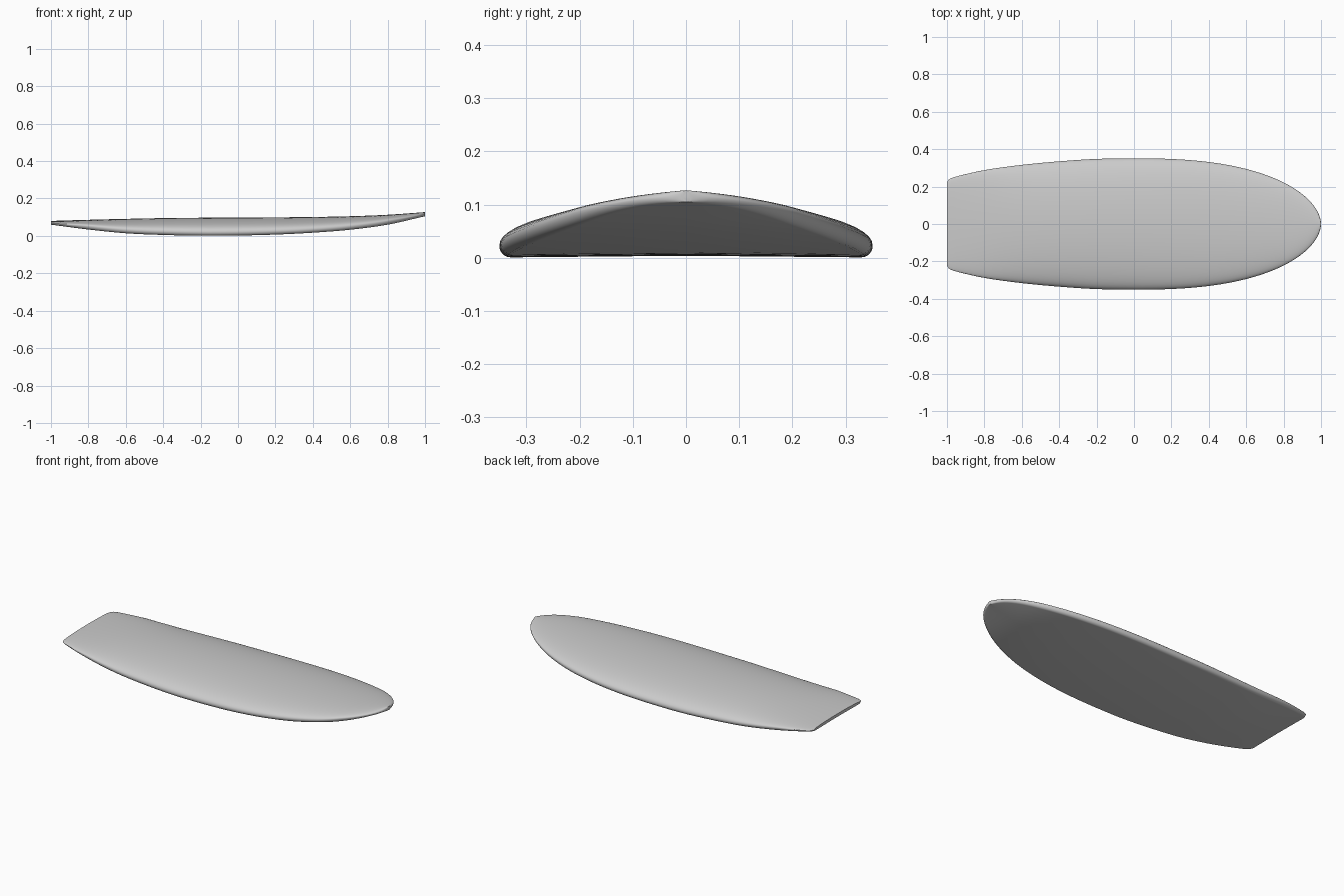
import bpy, bmesh, math

cube = bpy.data.objects.get("Cube")
if cube:
    bpy.data.objects.remove(cube, do_unlink=True)

# Side profile: x, bottom height, deck height
ROCKER = [(-1, .06, .08), (-.8, .034, .086), (-.6, .014, .091), (-.4, .005, .095),
          (-.2, .001, .097), (0, .002, .098), (.2, .007, .099), (.4, .017, .101),
          (.6, .033, .105), (.8, .06, .113), (1, .105, .127)]
# Tail half of the plan outline: x, half width
TAIL = [(-1, .222), (-.99, .238), (-.95, .254), (-.8, .288), (-.6, .316),
        (-.4, .335), (-.2, .348), (0, .351)]


def smooth(table, x, col):
    """Smooth interpolation through a table of stations."""
    n = len(table)
    i = max(k for k in range(n - 1) if table[k][0] <= x or k == 0)

    def slope(k):
        a, b = table[max(k - 1, 0)], table[min(k + 1, n - 1)]
        return (b[col] - a[col]) / (b[0] - a[0])

    p, q = table[i], table[i + 1]
    h = q[0] - p[0]
    t = (x - p[0]) / h
    return (p[col] * (2 * t**3 - 3 * t**2 + 1) + slope(i) * h * (t**3 - 2 * t**2 + t)
            + q[col] * (3 * t**2 - 2 * t**3) + slope(i + 1) * h * (t**3 - t**2))


def half_width(x):
    if x < 0:
        return smooth(TAIL, x, 1)
    return max(.351 * (1 - x**2.5) ** .54, .008)


def section(x):
    """Closed cross-section: crowned deck, tucked rail, flat bottom."""
    w, zb, zt = half_width(x), smooth(ROCKER, x, 1), smooth(ROCKER, x, 2)
    rail = min(.02, (zt - zb) * .4)
    tuck = min(.02, w * .5)
    half = []
    for i in range(17):
        a = math.pi / 2 * (1 - i / 16)
        half.append((w * math.cos(a), zb + rail + (zt - zb - rail) * math.sin(a) ** .95))
    for i in range(1, 7):
        a = math.pi / 2 * i / 6
        half.append((w - tuck * (1 - math.cos(a)), zb + rail * (1 - math.sin(a))))
    half.append((0, zb + min(.003, w * .01)))
    return half + [(-y, z) for y, z in half[-2:0:-1]]


# Stations, closer together towards the tail corners and the nose
stations = [-1, -.995, -.99, -.98, -.965] + [-.95 + .05 * i for i in range(19)]
stations += [math.sin(math.pi / 2 * i / 36) for i in range(37)]

bm = bmesh.new()
rings = [[bm.verts.new((x, y, z)) for y, z in section(x)] for x in stations]
for r, s in zip(rings, rings[1:]):
    for i in range(len(r)):
        j = (i + 1) % len(r)
        bm.faces.new((r[i], r[j], s[j], s[i]))
bm.faces.new(rings[0])
bm.faces.new(rings[-1][::-1])
bmesh.ops.recalc_face_normals(bm, faces=bm.faces)

mesh = bpy.data.meshes.new("board")
bm.to_mesh(mesh)
bm.free()
board = bpy.data.objects.new("board", mesh)
bpy.context.collection.objects.link(board)

# Plain grey finish
grey = bpy.data.materials.new("light_grey")
grey.use_nodes = True
color = (.6, .6, .6, 1)
grey.diffuse_color = color
grey.node_tree.nodes["Principled BSDF"].inputs["Base Color"].default_value = color
mesh.materials.append(grey)

bpy.context.view_layer.objects.active = board
board.select_set(True)
bpy.ops.object.shade_smooth_by_angle(angle=math.radians(40))
